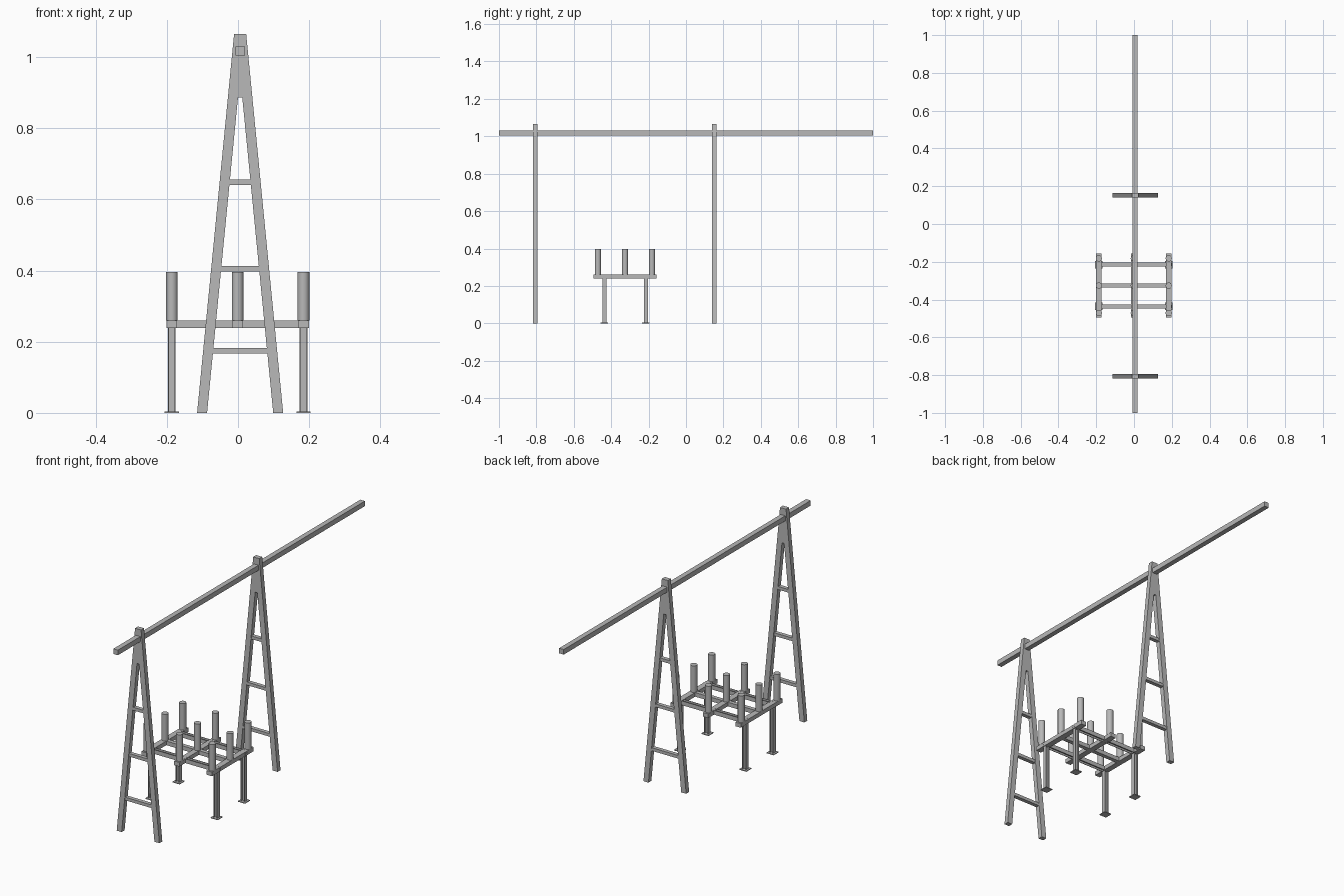
import bpy
import bmesh
from mathutils import Matrix, Vector

old = bpy.data.objects.get("Cube")
if old:
    bpy.data.objects.remove(old, do_unlink=True)

steel = bpy.data.materials.new("grey_steel")
steel.use_nodes = True
colour = (0.48, 0.48, 0.48, 1)
steel.diffuse_color = colour
steel.node_tree.nodes["Principled BSDF"].inputs["Base Color"].default_value = colour


def finish(name, bm):
    bmesh.ops.recalc_face_normals(bm, faces=bm.faces)
    mesh = bpy.data.meshes.new(name)
    bm.to_mesh(mesh)
    bm.free()
    mesh.materials.append(steel)
    obj = bpy.data.objects.new(name, mesh)
    bpy.context.collection.objects.link(obj)
    return obj


def box(name, centre, size):
    bm = bmesh.new()
    bmesh.ops.create_cube(bm, size=1, matrix=Matrix.Translation(centre) @ Matrix.Diagonal((*size, 1)))
    return finish(name, bm)


def extrude(name, profile, direction):
    """Close a profile into a face and extrude it into a solid."""
    bm = bmesh.new()
    face = bm.faces.new([bm.verts.new(p) for p in profile])
    result = bmesh.ops.extrude_face_region(bm, geom=[face])
    verts = [v for v in result["geom"] if isinstance(v, bmesh.types.BMVert)]
    bmesh.ops.translate(bm, verts=verts, vec=direction)
    return finish(name, bm)


def h_profile(half, flange, web):
    """H outline with its flanges at both ends of the first axis."""
    inner = half - flange
    corner = [(half, -half), (half, half), (inner, half), (inner, web)]
    return corner + [(-a, b) for a, b in reversed(corner[2:])] + \
        [(-half, half), (-half, -half), (-inner, -half), (-inner, -web), (inner, -web), (inner, -half)]


def cylinder(name, x, y, bottom, top, radius):
    bm = bmesh.new()
    bmesh.ops.create_cone(bm, cap_ends=True, segments=24, radius1=radius, radius2=radius,
                          depth=top - bottom, matrix=Matrix.Translation((x, y, (top + bottom) / 2)))
    obj = finish(name, bm)
    bpy.ops.object.select_all(action="DESELECT")
    obj.select_set(True)
    bpy.context.view_layer.objects.active = obj
    bpy.ops.object.shade_smooth_by_angle()


# Long overhead beam
mid = 0.006
box("overhead_beam", (mid, 0, 1.017), (0.026, 2, 0.026))

# Two A-shaped trestles with three rungs each
thick = 0.024
half_outline = [(0.017, 1.065), (0.121, 0), (0.093, 0), (0.006, 0.887)]
outline = half_outline + [(-x, z) for x, z in reversed(half_outline)]
for label, y in (("front", -0.806), ("back", 0.151)):
    extrude(label + "_trestle", [(mid + x, y - thick / 2, z) for x, z in outline], Vector((0, thick, 0)))
    for i, z in enumerate((0.175, 0.405, 0.648)):
        half_width = 0.093 - 0.087 * z / 0.887 + 0.008
        box(f"{label}_rung_{i + 1}", (mid, y, z), (2 * half_width, 0.02, 0.016))

# Low grid platform: rails along y, crossbeams along x
xs = (-0.186, -0.001, 0.184)
ys = (-0.471, -0.326, -0.182)
low, high = 0.239, 0.26
level = (low + high) / 2
for side, x in zip(("right", "middle", "left"), xs):
    box(side + "_rail", (x, -0.326, level), (0.03, 0.338, high - low))
box("middle_crossbeam", (-0.001, -0.326, level), (0.37, 0.021, high - low))

section = h_profile(0.0108, 0.003, 0.0015)
for label, y in (("front", -0.436), ("back", -0.215)):
    extrude(label + "_crossbeam", [(-0.2, y + a, level + b) for a, b in section], Vector((0.4, 0, 0)))
    # H-section legs with thin foot plates
    for side, x in (("right", xs[0]), ("left", xs[2])):
        extrude(f"{label}_{side}_leg", [(x + a, y + b, 0.003) for a, b in section], Vector((0, 0, low - 0.003)))
        box(f"{label}_{side}_foot_plate", (x, y, 0.002), (0.04, 0.04, 0.004))

# Nine round posts standing on the rails
for side, x in zip(("right", "middle", "left"), xs):
    for label, y in zip(("front", "centre", "back"), ys):
        cylinder(f"{label}_{side}_post", x, y, high, 0.396, 0.0165)
